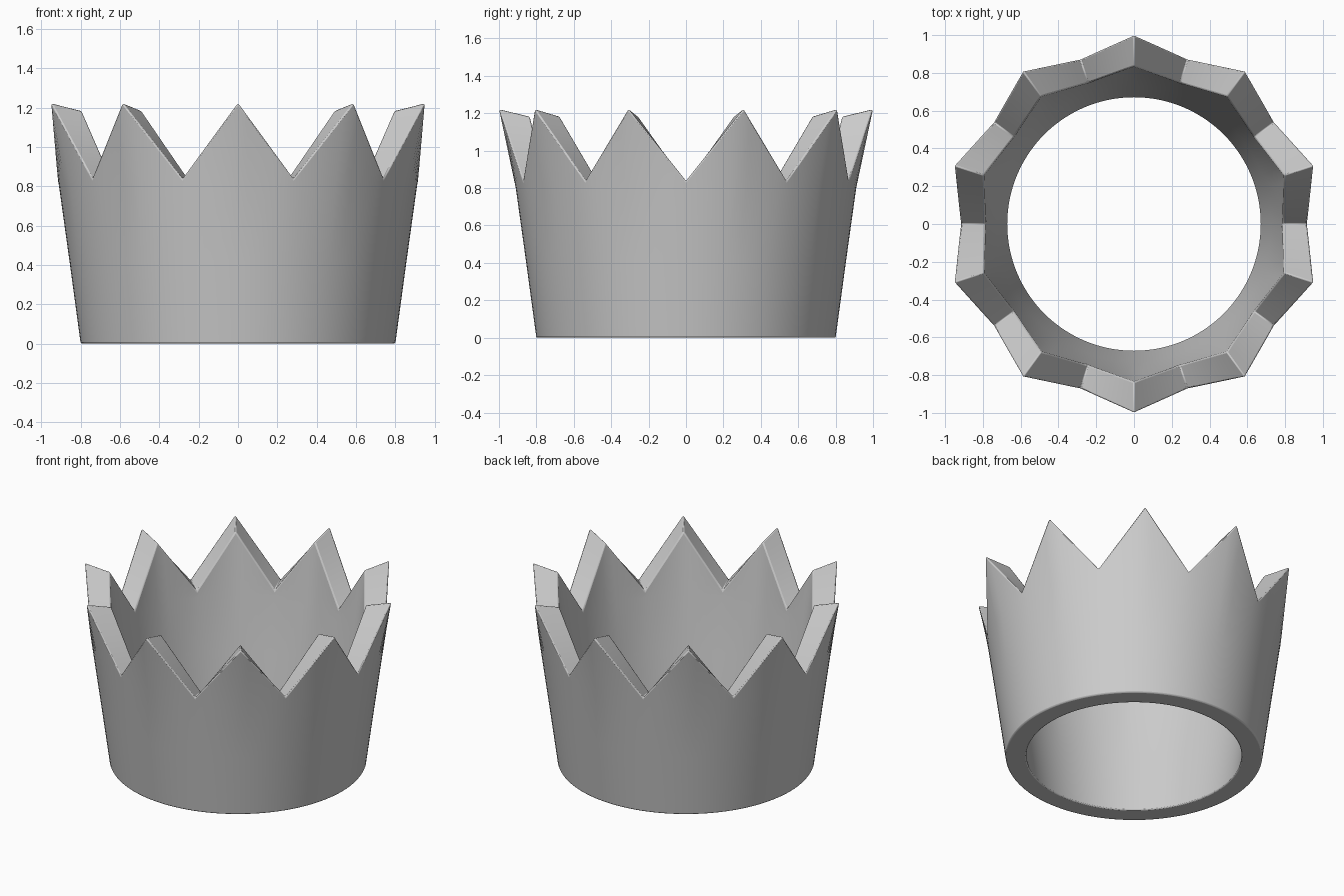
import bpy, bmesh
from math import pi, sin, cos, radians
from mathutils import Vector

cube = bpy.data.objects.get("Cube")
if cube:
    bpy.data.objects.remove(cube, do_unlink=True)

POINTS = 10          # spikes around the crown
STEPS = 6            # columns from a tip to the next valley
HALF = pi / POINTS   # angle from tip to valley
COLUMNS = POINTS * 2 * STEPS

# Wall profiles as (radius, height)
OUTER = dict(rows=[(0.80, 0), (0.857, 0.42), (0.91, 0.80)], valley=(0.917, 0.84), tip=(1.0, 1.225))
INNER = dict(rows=[(0.67, 0), (0.728, 0.42), (0.78, 0.78)], valley=(0.785, 0.82), tip=(0.835, 1.185))


def polar(ring, angle):
    r, z = ring
    return Vector((r * sin(angle), -r * cos(angle), z))


def column(wall, i):
    """Points up one wall column, ending on the straight zigzag rim."""
    angle = i * HALF / STEPS
    half, step = divmod(i, STEPS)
    ends = [polar(wall["tip" if k % 2 == 0 else "valley"], k * HALF) for k in (half, half + 1)]
    return [polar(row, angle) for row in wall["rows"]] + [ends[0].lerp(ends[1], step / STEPS)]


# Closed band: up the outside, over the rim, down the inside
bm = bmesh.new()
loops = []
for i in range(COLUMNS):
    section = column(OUTER, i) + column(INNER, i)[::-1]
    loops.append([bm.verts.new(p) for p in section])
for i, a in enumerate(loops):
    b = loops[(i + 1) % COLUMNS]
    for j in range(len(a)):
        k = (j + 1) % len(a)
        bm.faces.new((a[j], b[j], b[k], a[k]))
bmesh.ops.recalc_face_normals(bm, faces=bm.faces)
mesh = bpy.data.meshes.new("crown_band")
bm.to_mesh(mesh)
bm.free()
crown = bpy.data.objects.new("crown_band", mesh)
bpy.context.collection.objects.link(crown)

# Plain grey
grey = bpy.data.materials.new("plain_grey")
grey.use_nodes = True
colour = (0.6, 0.6, 0.6, 1)
grey.diffuse_color = colour
grey.node_tree.nodes["Principled BSDF"].inputs["Base Color"].default_value = colour
mesh.materials.append(grey)

# Smooth walls with slightly softened rims
bpy.context.view_layer.objects.active = crown
crown.select_set(True)
bpy.ops.object.shade_smooth_by_angle(angle=radians(30))
bevel = crown.modifiers.new("soft_edges", "BEVEL")
bevel.width = 0.008
bevel.segments = 2
bevel.limit_method = "ANGLE"
bevel.angle_limit = radians(40)
